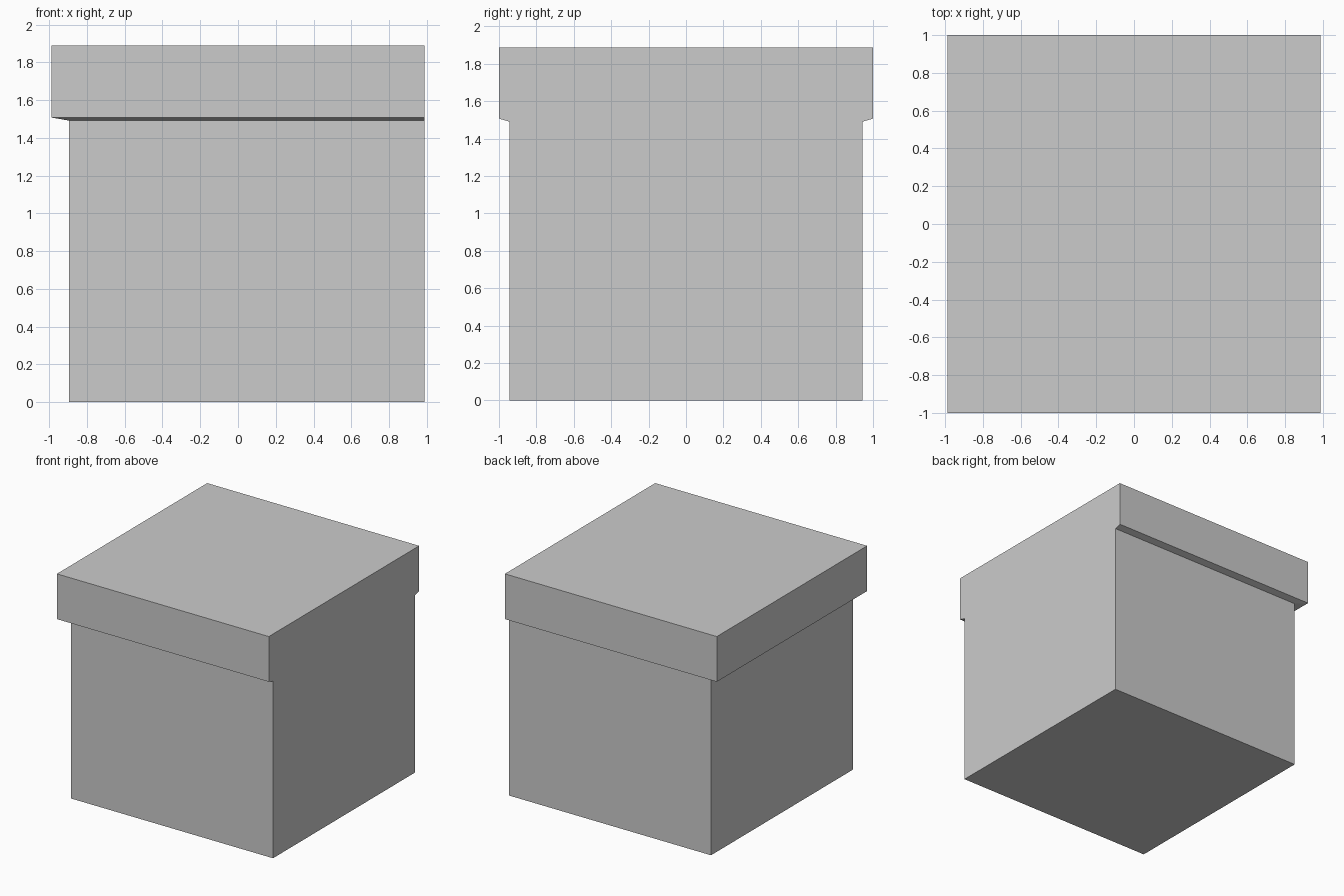
import bpy, bmesh

if "Cube" in bpy.data.objects:
    bpy.data.objects.remove(bpy.data.objects["Cube"])

# Box with overhanging lid: stacked rectangles, flush on the +x side
RIGHT = 0.987
# (left x, half depth y, z) from bottom to top
sections = [
    (-0.894, 0.944, 0.0),     # base
    (-0.894, 0.944, 1.491),   # top of body
    (-0.987, 1.0, 1.507),     # sloped underside of lid
    (-0.987, 1.0, 1.888),     # lid top
]

bm = bmesh.new()
rings = []
for left, d, z in sections:
    rings.append([bm.verts.new(p) for p in
                  ((left, -d, z), (RIGHT, -d, z), (RIGHT, d, z), (left, d, z))])

# Walls between neighbouring sections
for low, high in zip(rings, rings[1:]):
    for i in (0, 2, 3):
        j = (i + 1) % 4
        bm.faces.new((low[i], low[j], high[j], high[i]))

# Flush right side as one flat outline
bm.faces.new([r[1] for r in rings] + [r[2] for r in reversed(rings)])

# Bottom and top caps
bm.faces.new(rings[0])
bm.faces.new(rings[-1])
bmesh.ops.recalc_face_normals(bm, faces=bm.faces)

mesh = bpy.data.meshes.new("lidded_box")
bm.to_mesh(mesh)
bm.free()
bpy.context.collection.objects.link(bpy.data.objects.new("lidded_box", mesh))
